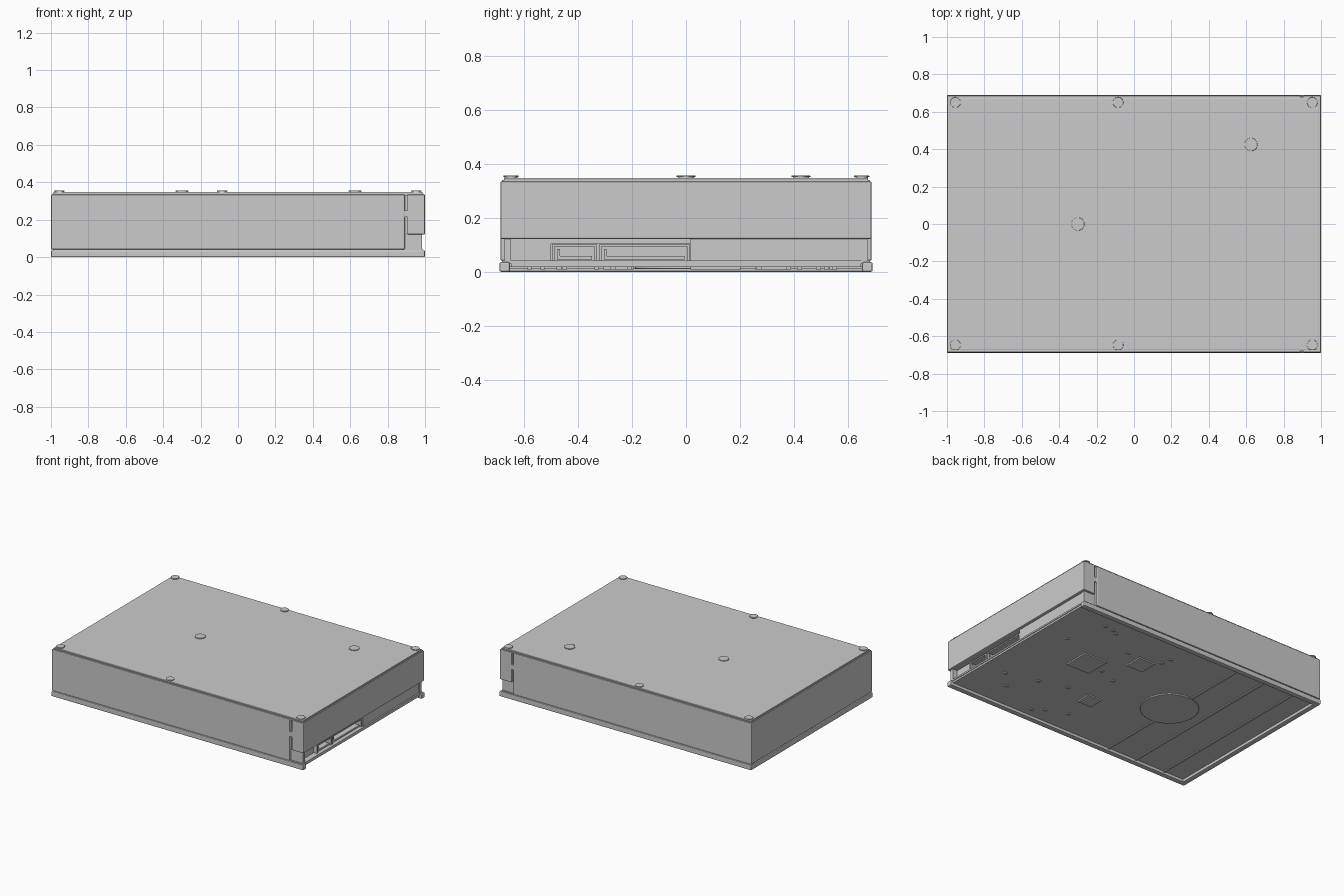
import bpy, bmesh
from mathutils import Matrix, Vector

if "Cube" in bpy.data.objects:
    bpy.data.objects.remove(bpy.data.objects["Cube"])


def finish(name, bm, bevel=0.0, segments=2):
    me = bpy.data.meshes.new(name)
    bm.to_mesh(me)
    bm.free()
    ob = bpy.data.objects.new(name, me)
    bpy.context.collection.objects.link(ob)
    if bevel:
        m = ob.modifiers.new("edge_round", 'BEVEL')
        m.width = bevel
        m.segments = segments
        m.limit_method = 'ANGLE'
    return ob


def add_box(bm, x, y, z):
    size = Vector((x[1] - x[0], y[1] - y[0], z[1] - z[0]))
    mid = Vector((x[0] + x[1], y[0] + y[1], z[0] + z[1])) / 2
    bmesh.ops.create_cube(bm, size=1, matrix=Matrix.Translation(mid) @ Matrix.Diagonal((*size, 1)))


def boxes(name, items, bevel=0.0):
    bm = bmesh.new()
    for b in items:
        add_box(bm, *b)
    return finish(name, bm, bevel)


def disc(name, x, y, z0, z1, r, bevel=0.0, sides=40):
    bm = bmesh.new()
    bmesh.ops.create_cone(bm, cap_ends=True, segments=sides, radius1=r, radius2=r, depth=z1 - z0,
                          matrix=Matrix.Translation((x, y, (z0 + z1) / 2)))
    ob = finish(name, bm, bevel)
    bpy.context.view_layer.objects.active = ob
    ob.select_set(True)
    bpy.ops.object.shade_smooth_by_angle()
    ob.select_set(False)
    return ob


# Casting: inner core, main shell and the overhanging end block
boxes("inner_core", [((-0.98, 0.90), (-0.67, 0.67), (0.02, 0.335)),
                     ((0.88, 0.98), (-0.67, 0.67), (0.125, 0.335))])
boxes("main_shell", [((-1, 0.892), (-0.687, 0.687), (0.041, 0.335))], 0.006)
boxes("end_block", [((0.905, 1), (-0.687, 0.687), (0.121, 0.335))], 0.006)

# Small webs bridging the slot between shell and end block
boxes("slot_bridges", [((0.88, 0.915), (s - 0.01, s + 0.01), (0.215, 0.25)) for s in (-0.675, 0.675)])

# Recessed end wall under the overhang, open around the connector
boxes("end_wall", [((0.89, 0.95), (-0.65, -0.5), (0.03, 0.122)),
                   ((0.89, 0.98), (0.015, 0.65), (0.03, 0.122)),
                   ((0.89, 0.955), (-0.5, 0.015), (0.103, 0.122))])
boxes("corner_posts", [((0.89, 0.985), (min(a, b), max(a, b)), (0.03, 0.122))
                       for a, b in ((-0.672, -0.648), (0.648, 0.672))])

# Bottom flange: side rails and closed far end
boxes("side_rail_front", [((-1, 1), (-0.69, -0.652), (0, 0.036))], 0.006)
boxes("side_rail_back", [((-1, 1), (0.652, 0.69), (0, 0.036))], 0.006)
boxes("end_rail", [((-1, -0.962), (-0.69, 0.69), (0, 0.036))], 0.006)
boxes("flange_web", [((-0.99, 0.99), (-0.68, 0.68), (0.03, 0.0415))])

# Lid plate with thin raised step
boxes("lid_seam", [((-0.992, 0.992), (-0.68, 0.68), (0.33, 0.34))])
boxes("lid_plate", [((-0.987, 0.987), (-0.674, 0.674), (0.337, 0.348))], 0.004)

# Lid screws: six on the border, two larger ones inside
spots = [(x, y, 0.028) for y in (-0.647, 0.65) for x in (-0.955, -0.085, 0.953)]
spots += [(0.625, 0.425, 0.035), (-0.3, 0.0, 0.035)]
for i, (x, y, r) in enumerate(spots):
    disc(f"lid_screw_washer_{i}", x, y, 0.34, 0.351, r * 0.85)
    disc(f"lid_screw_head_{i}", x, y, 0.350, 0.356, r, 0.0015)

# Underside: cross ribs and motor hub
boxes("under_ribs", [((x - 0.008, x + 0.008), (-0.655, 0.655), (0.013, 0.022)) for x in (-0.33, -0.56, -0.80)])
disc("motor_hub", -0.30, 0, 0.011, 0.03, 0.19, 0.002, 64)

# Circuit board with chips
boxes("circuit_board", [((-0.09, 0.985), (-0.648, 0.648), (0.017, 0.031))])
chips = [(0.49, 0.11, 0.185), (0.21, 0.32, 0.13), (0.165, -0.25, 0.11)]
boxes("large_chips", [((x - s / 2, x + s / 2), (y - s / 2, y + s / 2), (0.008, 0.018)) for x, y, s in chips])
small = [(.70, .55), (.59, .52), (.63, .54), (.79, .27), (.37, .38), (.35, .09), (.21, .04),
         (.58, -.27), (.38, -.21), (.81, -.33), (.70, -.45), (.38, -.58), (.31, -.53),
         (.16, -.47), (.12, .42), (.10, .49)]
boxes("small_chips", [((x - 0.012, x + 0.012), (y - 0.009, y + 0.009), (0.009, 0.018)) for x, y in small])


# Connector sockets: hollow shroud with an L-shaped tongue
def socket(name, y0, y1, z0=0.028, z1=0.102, w=0.009):
    X = (0.90, 0.975)
    boxes(name + "_shroud", [(X, (y0, y1), (z0, z0 + w)), (X, (y0, y1), (z1 - w, z1)),
                             (X, (y0, y0 + w), (z0 + w, z1 - w)), (X, (y1 - w, y1), (z0 + w, z1 - w))])
    T = (0.90, 0.968)
    boxes(name + "_tongue", [(T, (y0 + 0.018, y1 - 0.018), (0.046, 0.058)),
                             (T, (y0 + 0.018, y0 + 0.028), (0.058, 0.085))])


socket("data_socket", -0.495, -0.33)
socket("power_socket", -0.322, 0.013)
